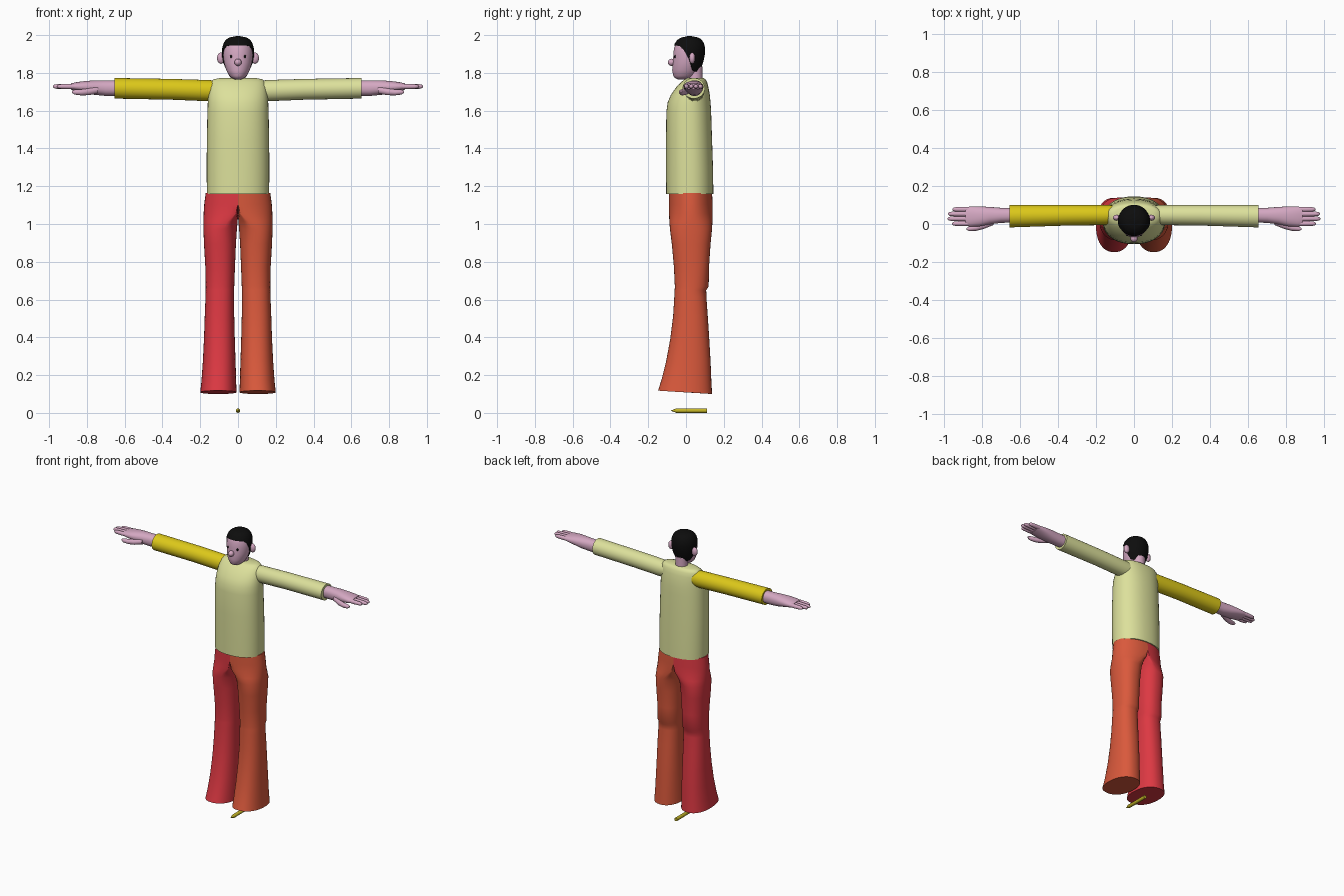
import bpy, bmesh, math

if "Cube" in bpy.data.objects:
    bpy.data.objects.remove(bpy.data.objects["Cube"])

N = 40
ANG = [2 * math.pi * i / N for i in range(N)]


def mat(name, r, g, b):
    m = bpy.data.materials.new(name)
    m.diffuse_color = (r, g, b, 1)
    m.use_nodes = True
    m.node_tree.nodes["Principled BSDF"].inputs["Base Color"].default_value = m.diffuse_color
    return m


SKIN = mat("skin pink", .66, .39, .54)
BLACK = mat("black", .004, .004, .004)
LIME = mat("pale lime", .72, .75, .33)
YELLOW = mat("yellow", .72, .58, .01)
RED = mat("red", .72, .04, .055)
ORANGE = mat("orange", .70, .10, .045)
OLIVE = mat("olive yellow", .55, .46, .02)


def finish(name, bm, material, angle=50):
    bmesh.ops.recalc_face_normals(bm, faces=bm.faces)
    me = bpy.data.meshes.new(name)
    bm.to_mesh(me)
    bm.free()
    me.materials.append(material)
    ob = bpy.data.objects.new(name, me)
    bpy.context.collection.objects.link(ob)
    bpy.ops.object.select_all(action='DESELECT')
    ob.select_set(True)
    bpy.context.view_layer.objects.active = ob
    bpy.ops.object.shade_smooth_by_angle(angle=math.radians(angle))
    return ob


def loft(name, rings, material, caps=True):
    """Skin a list of equal-length point rings."""
    bm = bmesh.new()
    rows = [[bm.verts.new(p) for p in ring] for ring in rings]
    n = len(rows[0])
    for a, b in zip(rows, rows[1:]):
        for i in range(n):
            j = (i + 1) % n
            bm.faces.new((a[i], a[j], b[j], b[i]))
    if caps:
        bm.faces.new(rows[0])
        bm.faces.new(rows[-1])
    return finish(name, bm, material)


def oval(t, lo_u, hi_u, lo_v, hi_v, e=1.0):
    """Point on a rounded box outline; e below 1 is squarer."""
    c, s = math.cos(t), math.sin(t)
    p = lambda k: math.copysign(abs(k) ** e, k)
    return ((lo_u + hi_u) / 2 + (hi_u - lo_u) / 2 * p(c),
            (lo_v + hi_v) / 2 + (hi_v - lo_v) / 2 * p(s))


def interp(rows, z):
    """Linear lookup in rows sorted by their first value."""
    if z <= rows[0][0]:
        return rows[0][1:]
    for a, b in zip(rows, rows[1:]):
        if z <= b[0]:
            f = (z - a[0]) / (b[0] - a[0])
            return [p + (q - p) * f for p, q in zip(a[1:], b[1:])]
    return rows[-1][1:]


def x_tube(name, side, rows, material, e=1.0):
    """Tube along x; rows are x, y low, y high, z low, z high."""
    rings = [[(side * r[0], *oval(t, r[1], r[2], r[3], r[4], e)) for t in ANG]
             for r in rows]
    return loft(name, rings, material)


def ball(name, loc, size, material):
    bm = bmesh.new()
    bmesh.ops.create_uvsphere(bm, u_segments=20, v_segments=12, radius=1)
    for v in bm.verts:
        v.co = [c + k * s for c, k, s in zip(loc, v.co, size)]
    return finish(name, bm, material)


# Shirt body: z, half width, front, back
shirt = [(1.165, .165, -.105, .145), (1.3, .166, -.106, .143), (1.45, .165, -.106, .138),
         (1.6, .162, -.104, .133), (1.65, .16, -.097, .13), (1.69, .157, -.08, .126),
         (1.73, .152, -.052, .119), (1.757, .144, -.026, .112), (1.772, .13, -.008, .103),
         (1.778, .1, .005, .095)]
loft("shirt_body", [[(*oval(t, -w, w, f, b, .9), z) for t in ANG]
                    for z, w, f, b in shirt], LIME)

# Trouser legs: z, inner x, outer x, front, back, blend toward half-pelvis section
leg = [(.115, .008, .2, -.148, .138, 0), (.18, .01, .193, -.13, .134, 0),
       (.28, .013, .186, -.105, .13, 0), (.4, .017, .18, -.083, .123, 0),
       (.52, .02, .176, -.068, .115, 0), (.62, .021, .172, -.062, .108, 0),
       (.655, .021, .171, -.06, .107, 0), (.675, .02, .171, -.059, .12, 0),
       (.78, .016, .173, -.064, .122, 0), (.9, .011, .18, -.075, .13, 0),
       (.98, .006, .183, -.085, .138, .05), (1.02, .003, .183, -.088, .14, .4),
       (1.06, 0, .182, -.09, .141, .85), (1.11, 0, .179, -.091, .141, 1),
       (1.17, 0, .171, -.09, .138, 1)]


def leg_point(t, row, side, hem):
    z, xi, xo, f, b, k = row
    x, y = oval(t, xi, xo, f, b, .88)
    px, py = max(0, xo * math.cos(t)), (f + b) / 2 + (b - f) / 2 * math.sin(t)
    if hem:
        z -= .009 * math.sin(t)
    return (side * (x + (px - x) * k), y + (py - y) * k, z)


for side, tag, color in ((-1, "right", RED), (1, "left", ORANGE)):
    loft("trouser_leg_" + tag, [[leg_point(t, r, side, i == 0) for t in ANG]
                                for i, r in enumerate(leg)], color)

# Sleeves, hands, fingers and thumbs
for side, tag, color in ((-1, "right", YELLOW), (1, "left", LIME)):
    x_tube("sleeve_" + tag, side,
           [(.1, .0, .098, 1.66, 1.764), (.155, -.006, .1, 1.656, 1.768),
            (.35, -.008, .1, 1.664, 1.774), (.655, -.018, .1, 1.67, 1.779)], color)
    x_tube("hand_" + tag, side,
           [(.63, .008, .085, 1.685, 1.765), (.7, .006, .085, 1.684, 1.766),
            (.76, -.002, .09, 1.69, 1.766), (.81, -.012, .092, 1.7, 1.763),
            (.86, -.014, .092, 1.711, 1.756), (.885, -.008, .088, 1.718, 1.75)], SKIN, .9)
    for i, (y, tip) in enumerate(((.077, .955), (.053, .978), (.028, .98), (.002, .957))):
        rows = []
        for x, r in ((.86, .013), (.9, .0135), (tip - .02, .012), (tip - .006, .009), (tip, .003)):
            rows.append((x, y - r, y + r, 1.734 - r, 1.734 + r))
        x_tube("finger_%d_%s" % (i + 1, tag), side, rows, SKIN)
    rows = []
    for x, y, z, r in ((.74, .012, 1.715, .018), (.79, -.008, 1.706, .018),
                       (.83, -.02, 1.703, .016), (.865, -.025, 1.704, .013),
                       (.88, -.026, 1.706, .005)):
        rows.append((x, y - r, y + r, z - r, z + r))
    x_tube("thumb_" + tag, side, rows, SKIN)

# Neck
loft("neck", [[(*oval(t, -.04, .04, .01, .087), z) for t in ANG]
              for z in (1.75, 1.84)], SKIN)

# Head profile: z, half width, front, back
HEAD = [(1.772, .018, -.045, .0), (1.779, .034, -.059, .03), (1.79, .046, -.067, .05),
        (1.82, .062, -.073, .07), (1.86, .074, -.07, .085), (1.9, .079, -.067, .094),
        (1.935, .078, -.064, .095), (1.96, .07, -.054, .088), (1.977, .058, -.04, .077),
        (1.988, .04, -.02, .059), (1.994, .008, .012, .026)]


def head_point(t, z, grow=0.0):
    w, f, b = interp(HEAD, z)
    return oval(t, -w - grow, w + grow, f - grow, b + grow)


loft("head", [[(*head_point(t, r[0]), r[0]) for t in ANG] for r in HEAD], SKIN)

# Hair shell: hairline height depends on direction (front high, nape low)
HAIRLINE = [(-1, 1.952), (-.6, 1.948), (-.3, 1.925), (0, 1.885), (.25, 1.85),
            (.5, 1.817), (1, 1.81)]
hair = [[(*head_point(t, interp(HAIRLINE, math.sin(t))[0], -.004),
          interp(HAIRLINE, math.sin(t))[0]) for t in ANG]]
for k in range(15):
    s = 1 - (1 - k / 14) ** 2
    ring = []
    for t in ANG:
        h = interp(HAIRLINE, math.sin(t))[0]
        z = h + (1.994 - h) * s
        ring.append((*head_point(t, z, .006), z + .006 * s))
    hair.append(ring)
loft("hair", hair, BLACK)

# Face details
ball("nose", (0, -.075, 1.862), (.019, .021, .019), SKIN)
for side, tag in ((-1, "right"), (1, "left")):
    ball("ear_" + tag, (side * .09, .033, 1.884), (.021, .016, .03), SKIN)
    ball("eye_" + tag, (side * .036, -.057, 1.892), (.007, .006, .008), BLACK)

# Small pointed rod lying below the figure
rod = [(-.08, .001), (-.05, .012), (.112, .012)]
loft("rod", [[(r * math.cos(a * math.pi / 6), y, .018 + r * math.sin(a * math.pi / 6))
              for a in range(12)] for y, r in rod], OLIVE)

# Rest the lowest point on the ground
low = min((o.matrix_world @ v.co).z for o in bpy.data.objects for v in o.data.vertices)
for o in bpy.data.objects:
    o.location.z -= low
